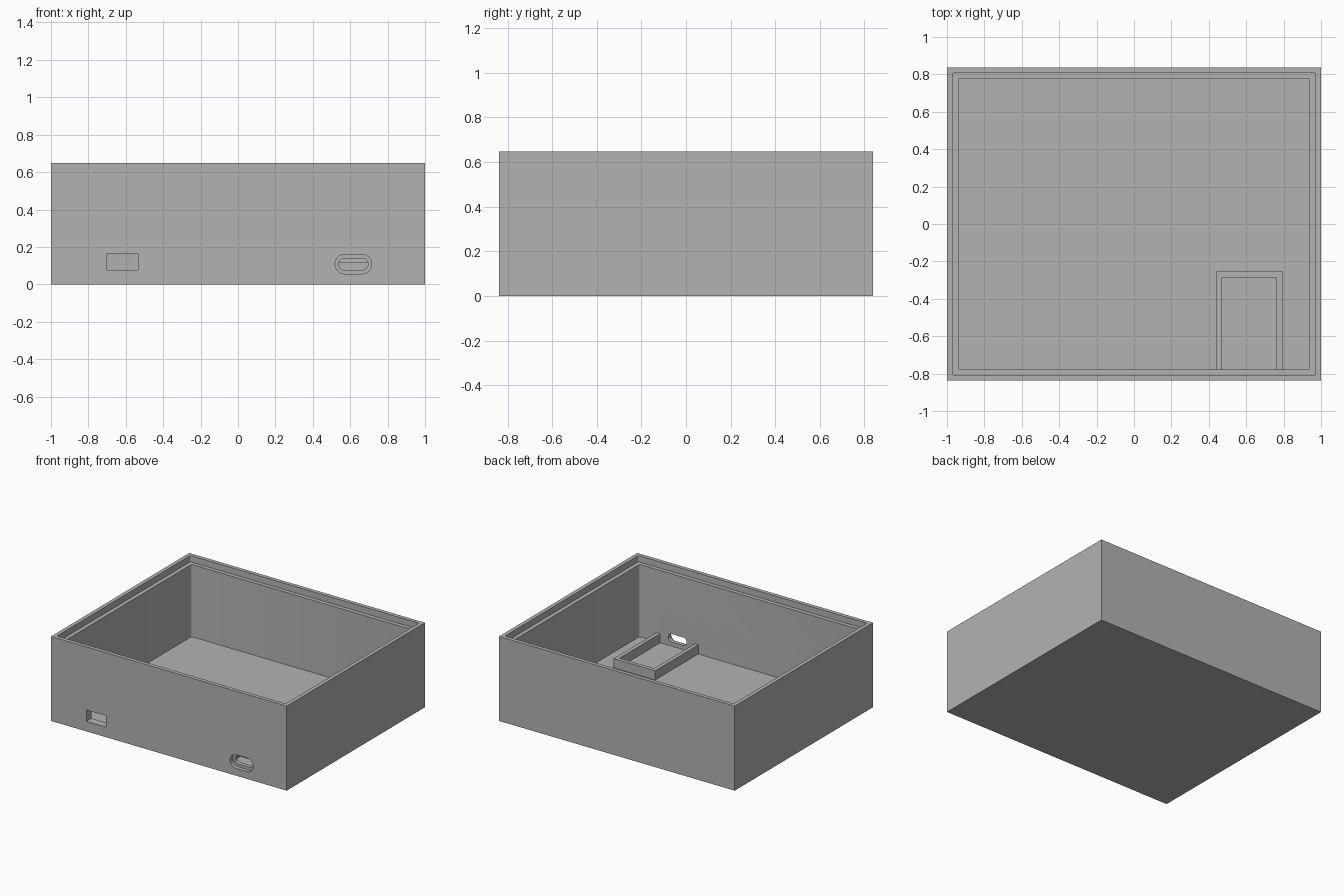
import bpy, bmesh, math

if "Cube" in bpy.data.objects:
    bpy.data.objects.remove(bpy.data.objects["Cube"])

W, D, H = 2.0, 1.676, 0.648      # outer size
LIP, WALL = 0.03, 0.061          # insets of the rim step and of the cavity
FLOOR, LEDGE = 0.046, 0.6        # floor top and step height
FRONT = -D / 2

grey = bpy.data.materials.new("plain grey")
grey.diffuse_color = (0.45, 0.45, 0.45, 1)
grey.use_nodes = True
grey.node_tree.nodes["Principled BSDF"].inputs["Base Color"].default_value = grey.diffuse_color


def prism(name, outline, vec):
    """Solid made by sweeping a closed outline along vec."""
    bm = bmesh.new()
    face = bm.faces.new([bm.verts.new(p) for p in outline])
    ext = bmesh.ops.extrude_face_region(bm, geom=[face])
    bmesh.ops.translate(bm, vec=vec, verts=[v for v in ext["geom"] if isinstance(v, bmesh.types.BMVert)])
    bmesh.ops.recalc_face_normals(bm, faces=bm.faces)
    mesh = bpy.data.meshes.new(name)
    bm.to_mesh(mesh)
    bm.free()
    mesh.materials.append(grey)
    ob = bpy.data.objects.new(name, mesh)
    bpy.context.collection.objects.link(ob)
    return ob


def rounded(w, h, r, steps):
    """Rounded rectangle outline centred on the origin."""
    pts = []
    for q, (sx, sy) in enumerate([(1, 1), (-1, 1), (-1, -1), (1, -1)]):
        for i in range(steps + 1):
            a = (q + i / steps) * math.pi / 2
            pts.append((sx * (w / 2 - r) + r * math.cos(a), sy * (h / 2 - r) + r * math.sin(a)))
    return pts


def box(name, x0, x1, y0, y1, z0, z1):
    return prism(name, [(x0, y0, z0), (x1, y0, z0), (x1, y1, z0), (x0, y1, z0)], (0, 0, z1 - z0))


def cavity(name, inset, z):
    pts = rounded(W - 2 * inset, D - 2 * inset, 0.008, 3)
    return prism(name, [(x, y, z) for x, y in pts], (0, 0, 1))


def slot(name, w, h, y0, y1):
    pts = rounded(w, h, h / 2 - 0.0005, 8)
    return prism(name, [(0.617 + x, y0, 0.108 + z) for x, z in pts], (0, y1 - y0, 0))


def cut(ob, cutter):
    mod = ob.modifiers.new("cut", "BOOLEAN")
    mod.operation, mod.solver, mod.object = "DIFFERENCE", "EXACT", cutter
    bpy.context.view_layer.objects.active = ob
    bpy.ops.object.modifier_apply(modifier=mod.name)
    bpy.data.objects.remove(cutter)


# Open case with a stepped rim
case = box("case", -W / 2, W / 2, -D / 2, D / 2, 0, H)
cut(case, cavity("cavity_cutter", WALL, FLOOR))
cut(case, cavity("rim_cutter", LIP, LEDGE))

# Rectangular port and recessed oblong port in the front wall
cut(case, box("port_cutter", -0.70, -0.535, FRONT - 0.1, FRONT + 0.1, 0.077, 0.164))
cut(case, slot("recess_cutter", 0.195, 0.104, FRONT - 0.1, FRONT + 0.03))
cut(case, slot("slot_cutter", 0.156, 0.062, FRONT - 0.1, FRONT + 0.1))

# Three-sided board holder on the floor, open towards the oblong port
y0, y1, t = FRONT + WALL, -0.255, 0.03
holder = prism("board_holder", [(x, y, FLOOR - 0.005) for x, y in [
    (0.44, y0), (0.44 + t, y0), (0.44 + t, y1 - t), (0.793 - t, y1 - t),
    (0.793 - t, y0), (0.793, y0), (0.793, y1), (0.44, y1)]], (0, 0, 0.075))

# Smooth the rounded port edges only
for ob in (case, holder):
    bpy.ops.object.select_all(action="DESELECT")
    ob.select_set(True)
    bpy.context.view_layer.objects.active = ob
    bpy.ops.object.shade_smooth_by_angle(angle=math.radians(32))
